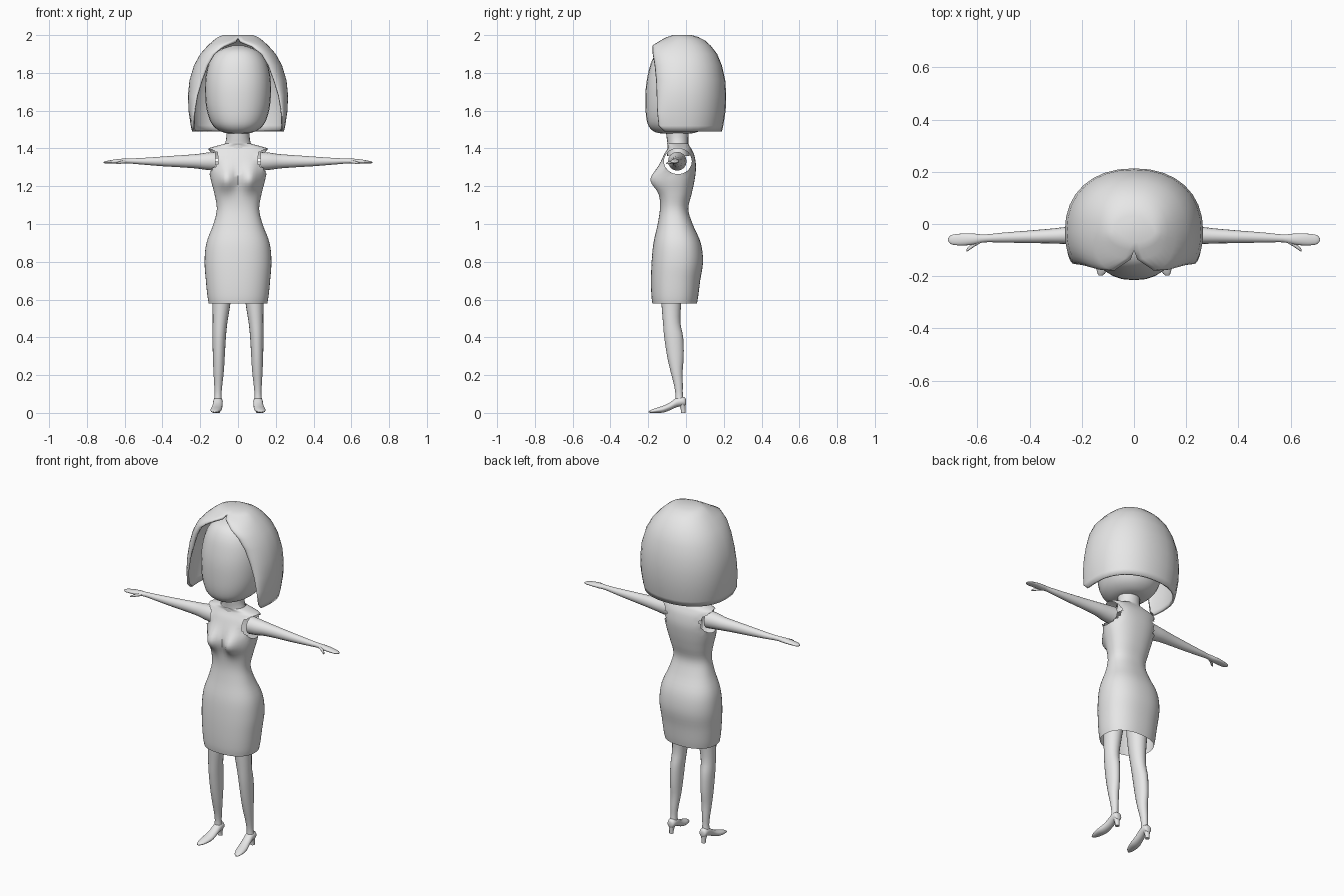
import bpy, bmesh, math
from mathutils import Vector

GREY = bpy.data.materials.new("light grey")
GREY.diffuse_color = (0.8, 0.8, 0.8, 1)


def finish(name, bm, angle=50, mirror=False):
    me = bpy.data.meshes.new(name)
    bm.to_mesh(me)
    bm.free()
    me.materials.append(GREY)
    ob = bpy.data.objects.new(name, me)
    bpy.context.collection.objects.link(ob)
    if mirror:
        ob.modifiers.new("mirror", 'MIRROR').use_clip = False
    bpy.ops.object.select_all(action='DESELECT')
    ob.select_set(True)
    bpy.context.view_layer.objects.active = ob
    bpy.ops.object.shade_smooth_by_angle(angle=math.radians(angle))
    return ob


def smooth(rows, steps):
    """Catmull-Rom interpolation between stations."""
    out = []
    for i in range(len(rows) - 1):
        p = [Vector(rows[min(max(i + k, 0), len(rows) - 1)]) for k in (-1, 0, 1, 2)]
        for s in range(steps):
            t = s / steps
            out.append(0.5 * (2 * p[1] + (p[2] - p[0]) * t
                       + (2 * p[0] - 5 * p[1] + 4 * p[2] - p[3]) * t * t
                       + (3 * p[1] - p[0] - 3 * p[2] + p[3]) * t ** 3))
    return out + [Vector(rows[-1])]


def loft(rows, axis, n=20, power=2.0, steps=3, caps=True):
    """Stations are (t, a0, a1, b0, b1); a and b follow the axis cyclically."""
    bm = bmesh.new()
    rings = []
    for t, a0, a1, b0, b1 in smooth(rows, steps):
        ring = []
        for k in range(n):
            ang = 2 * math.pi * k / n
            c, s = math.cos(ang), math.sin(ang)
            a = (a0 + a1) / 2 + (a1 - a0) / 2 * math.copysign(abs(c) ** (2 / power), c)
            b = (b0 + b1) / 2 + (b1 - b0) / 2 * math.copysign(abs(s) ** (2 / power), s)
            co = {'z': (a, b, t), 'x': (t, a, b), 'y': (b, t, a)}[axis]
            ring.append(bm.verts.new(co))
        rings.append(ring)
    for r, q in zip(rings, rings[1:]):
        for k in range(n):
            m = (k + 1) % n
            bm.faces.new((r[k], r[m], q[m], q[k]))
    if caps:
        bm.faces.new(rings[0][::-1])
        bm.faces.new(rings[-1])
    return bm


# Dress: z, half width, front y, back y
dress = [(0.58, .155, -.178, .058), (0.62, .162, -.183, .065), (0.7, .17, -.185, .075),
         (0.8, .177, -.182, .09), (0.9, .167, -.172, .078), (1.0, .13, -.15, .035),
         (1.08, .112, -.138, .012), (1.16, .125, -.14, .03), (1.23, .143, -.145, .045),
         (1.3, .157, -.14, .053), (1.36, .165, -.12, .045), (1.395, .163, -.1, .03),
         (1.41, .125, -.095, .02), (1.425, .07, -.1, .012)]
bm = loft([(z, -w, w, f, b) for z, w, f, b in dress], 'z', 48, 2.3, 4, False)
for v in bm.verts:                                   # bust
    if v.co.y < -.04:
        d = ((abs(v.co.x) - .062) / .045) ** 2 + ((v.co.z - 1.235) / .06) ** 2
        v.co.y -= .05 * math.exp(-d)


def hole(co):
    return math.hypot((co.y + .043) / .074, (co.z - 1.332) / .068)


# Open armholes
cut = [f for f in bm.faces if abs(f.calc_center_median().x) > .1
       and hole(f.calc_center_median()) < 1]
rim = {v for f in cut for v in f.verts if any(g not in cut for g in v.link_faces)}
bmesh.ops.delete(bm, geom=cut, context='FACES')
for v in rim:
    k = hole(v.co)
    v.co.y = -.043 + (v.co.y + .043) / k
    v.co.z = 1.332 + (v.co.z - 1.332) / k
finish("dress", bm)

# Neck
neck = [(1.36, .085, -.1, .02), (1.42, .07, -.098, .013), (1.46, .062, -.103, .013),
        (1.54, .064, -.112, .018)]
finish("neck", loft([(z, -w, w, f, b) for z, w, f, b in neck], 'z'))

# Head
head = [(1.478, .04, -.12, .02), (1.487, .085, -.165, .06), (1.515, .127, -.196, .1),
        (1.56, .153, -.21, .125), (1.63, .17, -.215, .14), (1.72, .175, -.213, .15),
        (1.8, .168, -.2, .145), (1.87, .145, -.178, .12), (1.92, .1, -.14, .08),
        (1.945, .03, -.07, .02)]
finish("head", loft([(z, -w, w, f, b) for z, w, f, b in head], 'z', 28, 2.2))

# Bob hair: z, half width, back y, front edge x, front edge y
hair = [(1.49, .243, .19, .232, -.115), (1.52, .25, .197, .235, -.145),
        (1.6, .262, .21, .23, -.153), (1.68, .265, .213, .215, -.155),
        (1.76, .257, .208, .19, -.158), (1.84, .233, .19, .16, -.166),
        (1.9, .2, .165, .125, -.176), (1.945, .16, .13, .075, -.178),
        (1.972, .13, .1, .012, -.135), (1.99, .105, .065, 0, -.1), (2.0, .08, .03, 0, -.07)]
bm = bmesh.new()
rows = []
for z, w, yb, ex, ey in hair:
    yc = -.03
    half = []
    for k in range(8):                               # front edge to side
        t = math.pi / 2 * (1 - k / 8)
        half.append((w - (w - ex) * (1 - math.cos(t)), yc + (ey - yc) * math.sin(t)))
    for k in range(9):                               # side to back
        t = math.pi / 2 * k / 8
        half.append((w * math.cos(t) ** .9, yc + (yb - yc) * math.sin(t) ** .9))
    pts = half + [(-x, y) for x, y in half[-2::-1]]
    rows.append([bm.verts.new((x, y, z)) for x, y in pts])
for r, q in zip(rows, rows[1:]):
    for k in range(len(r) - 1):
        bm.faces.new((r[k], r[k + 1], q[k + 1], q[k]))
bm.faces.new(rows[-1])
bmesh.ops.remove_doubles(bm, verts=bm.verts, dist=.0005)
ob = finish("hair", bm)
shell = ob.modifiers.new("thickness", 'SOLIDIFY')
shell.thickness, shell.offset = .012, -1

# Arms with hands: x, y range, z range
arm = [(.12, -.095, .003, 1.282, 1.382), (.17, -.09, -.002, 1.287, 1.377),
       (.22, -.08, -.006, 1.294, 1.37), (.3, -.075, -.016, 1.3, 1.364),
       (.4, -.073, -.025, 1.306, 1.357), (.5, -.071, -.033, 1.314, 1.35),
       (.57, -.07, -.04, 1.32, 1.347), (.61, -.078, -.037, 1.319, 1.346),
       (.65, -.082, -.036, 1.32, 1.342), (.69, -.08, -.04, 1.32, 1.335),
       (.705, -.073, -.046, 1.321, 1.331), (.712, -.064, -.056, 1.323, 1.327)]
finish("arm", loft(arm, 'x', 16), mirror=True)
thumb = [(.59, -.075, -.055, 1.324, 1.342), (.61, -.086, -.068, 1.32, 1.336),
         (.63, -.1, -.084, 1.317, 1.331), (.642, -.106, -.097, 1.317, 1.325)]
finish("thumb", loft(thumb, 'x', 10), mirror=True)

# Legs: z, x range, y range
leg = [(.06, .085, .128, -.057, -.012), (.1, .087, .124, -.056, -.017),
       (.15, .083, .126, -.064, -.017), (.22, .075, .13, -.082, -.018),
       (.3, .07, .133, -.1, -.012), (.4, .064, .135, -.115, -.015),
       (.48, .056, .134, -.122, -.03), (.58, .04, .135, -.13, -.025),
       (.7, .025, .14, -.135, -.01), (.8, .02, .14, -.13, .0)]
finish("leg", loft(leg, 'z'), mirror=True)

# Shoes: y, z range, x range
shoe = [(-.198, .002, .008, .122, .134), (-.185, 0, .016, .107, .141),
        (-.155, 0, .027, .093, .146), (-.12, .002, .038, .085, .144),
        (-.085, .014, .055, .083, .136), (-.05, .03, .08, .081, .132),
        (-.02, .036, .086, .081, .131), (-.005, .036, .08, .086, .126),
        (.0, .045, .07, .096, .116)]
finish("shoe", loft(shoe, 'y', 16), mirror=True)
heel = [(0, .095, .119, -.026, -.003), (.02, .094, .12, -.028, -.003),
        (.055, .086, .127, -.04, -.002)]
finish("shoe_heel", loft(heel, 'z', 12), mirror=True)
